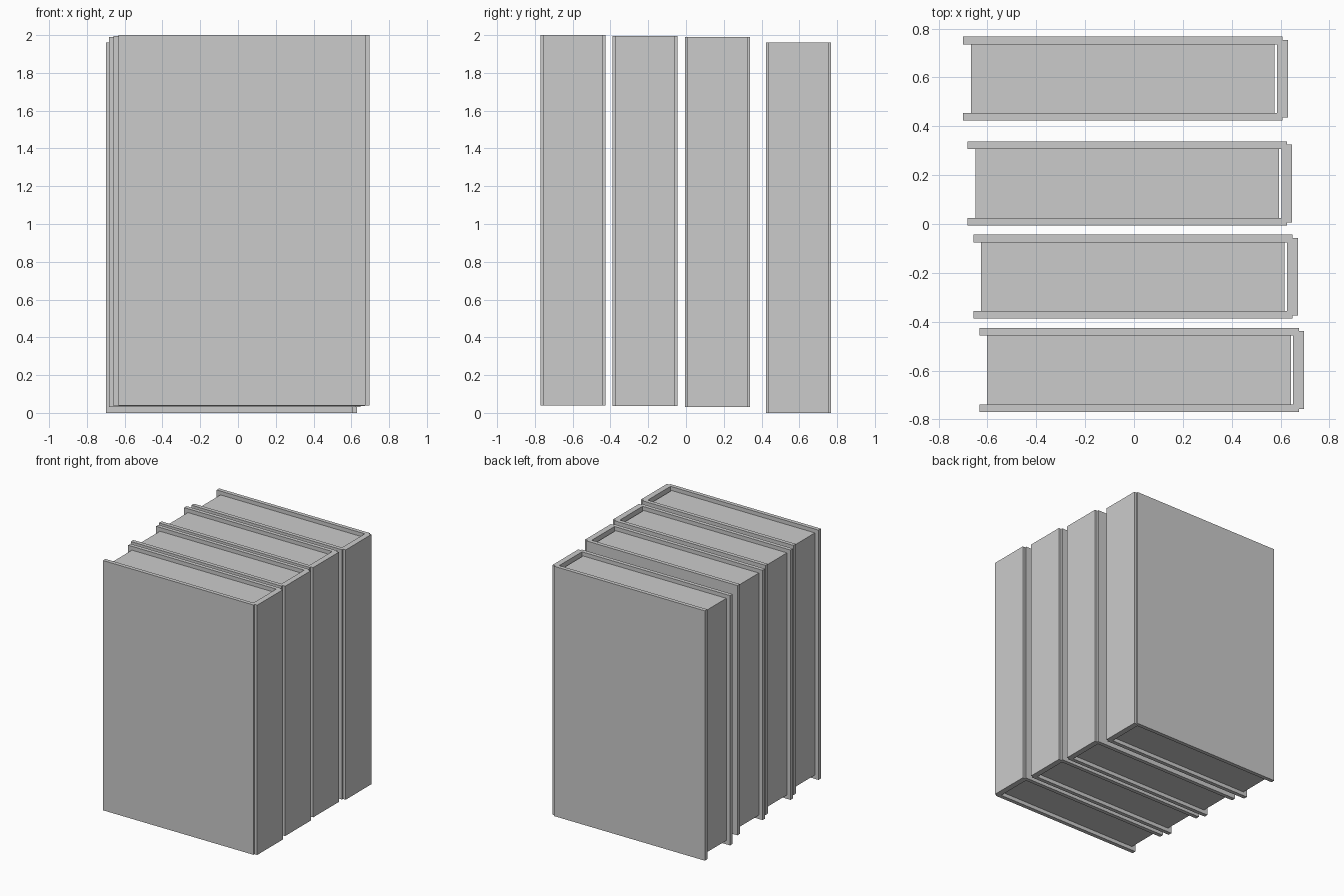
import bpy, bmesh

if "Cube" in bpy.data.objects:
    bpy.data.objects.remove(bpy.data.objects["Cube"])

# Shared book dimensions
LENGTH, THICK, HEIGHT = 1.33, 0.344, 1.96
BOARD, SPINE, STEP = 0.031, 0.045, 0.013   # board thickness, spine depth, hinge step
OVERHANG, RECESS = 0.032, 0.03             # page inset at fore edge, and top/bottom


def extrude_profile(name, points, z0, z1, location):
    """Closed XY profile extruded upwards."""
    bm = bmesh.new()
    face = bm.faces.new([bm.verts.new((x, y, z0)) for x, y in points])
    ext = bmesh.ops.extrude_face_region(bm, geom=[face])
    top = [v for v in ext["geom"] if isinstance(v, bmesh.types.BMVert)]
    bmesh.ops.translate(bm, verts=top, vec=(0, 0, z1 - z0))
    bmesh.ops.recalc_face_normals(bm, faces=bm.faces)
    mesh = bpy.data.meshes.new(name)
    bm.to_mesh(mesh)
    bm.free()
    obj = bpy.data.objects.new(name, mesh)
    obj.location = location
    bpy.context.collection.objects.link(obj)
    return obj


def make_book(index, right, y, z):
    h = THICK / 2
    inner = h - BOARD
    # Half of the U-shaped cover, from fore edge round to the spine
    outer = [(-LENGTH, inner), (-LENGTH, h), (-0.022, h),
             (-0.022, h - STEP), (0, h - STEP)]
    # Outer outline, its mirror, then the inside of the U
    cover = outer + [(px, -py) for px, py in reversed(outer)]
    cover += [(-SPINE, -inner), (-SPINE, inner)]
    extrude_profile(f"book_cover_{index}", cover, 0, HEIGHT, (right, y, z))

    # Page block, leaving a narrow gap before the spine
    x0, x1 = -LENGTH + OVERHANG, -SPINE - 0.01
    pages = [(x0, -inner), (x1, -inner), (x1, inner), (x0, inner)]
    extrude_profile(f"book_pages_{index}", pages, RECESS, HEIGHT - RECESS,
                    (right, y, z))


# Right edge, centre y and base height of each book, front to back
books = [(0.697, -0.598, 0.040), (0.672, -0.216, 0.036),
         (0.648, 0.166, 0.030), (0.630, 0.595, 0.003)]
for i, (right, y, z) in enumerate(books, 1):
    make_book(i, right, y, z if i < 4 else 0.0)
